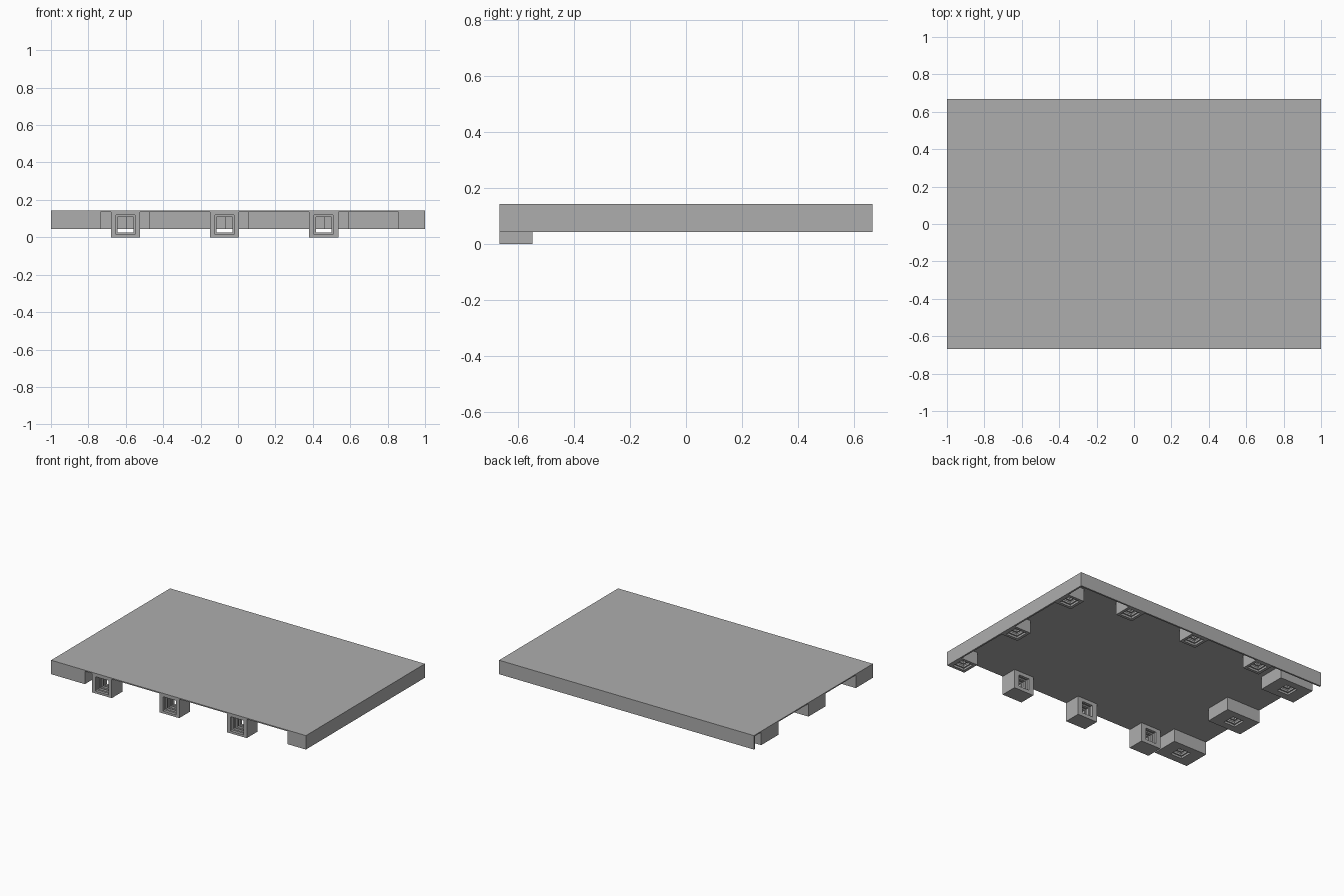
import bpy
import bmesh

if "Cube" in bpy.data.objects:
    bpy.data.objects.remove(bpy.data.objects["Cube"], do_unlink=True)

GREY = (0.42, 0.42, 0.42, 1)
grey = bpy.data.materials.new("plain_grey")
grey.use_nodes = True
grey.diffuse_color = GREY
grey.node_tree.nodes["Principled BSDF"].inputs["Base Color"].default_value = GREY

X, Y = 1.0, 0.667            # half extents of the tile
TOP, UNDER, RIM = 0.142, 0.134, 0.043
PITCH = 0.53


def finish(name, bm):
    bmesh.ops.recalc_face_normals(bm, faces=bm.faces)
    mesh = bpy.data.meshes.new(name)
    bm.to_mesh(mesh)
    bm.free()
    mesh.materials.append(grey)
    obj = bpy.data.objects.new(name, mesh)
    bpy.context.collection.objects.link(obj)


def box(name, lo, hi):
    bm = bmesh.new()
    bmesh.ops.create_cube(bm, size=1)
    for v in bm.verts:
        v.co = [(a + b) / 2 + c * (b - a) for a, b, c in zip(lo, hi, v.co)]
    finish(name, bm)


def socket(name, place, half_u, half_v, length, hole, through):
    """Rectangular block with a ridged square hole along its depth."""
    bm = bmesh.new()

    def loop(u, v, d):
        return [bm.verts.new(place(a * u, b * v, d))
                for a, b in ((-1, -1), (1, -1), (1, 1), (-1, 1))]

    # Mouth, then alternating wide and narrow ridges
    end = length if through else length - 0.006
    steps = 6
    loops = [loop(half_u, half_v, length), loop(half_u, half_v, 0)]
    for i in range(steps):
        size = hole if i % 2 == 0 else hole - 0.009
        for k in (i, i + 1):
            loops.append(loop(size, size, end * k / steps))
    for a, b in zip(loops, loops[1:]):
        for i in range(4):
            j = (i + 1) % 4
            bm.faces.new((a[i], a[j], b[j], b[i]))
    if through:
        a, b = loops[-1], loops[0]
        for i in range(4):
            j = (i + 1) % 4
            bm.faces.new((a[i], a[j], b[j], b[i]))
    else:
        bm.faces.new(loops[-1])
        bm.faces.new(loops[0])
    finish(name, bm)


def down_socket(name, x0, x1, y0, y1):
    cx, cy = (x0 + x1) / 2, (y0 + y1) / 2
    socket(name, lambda u, v, d: (cx + u, cy + v, RIM + d),
           (x1 - x0) / 2, (y1 - y0) / 2, UNDER - RIM, 0.045, False)


def front_socket(name, cx):
    cz = UNDER / 2
    socket(name, lambda u, v, d: (cx + u, d - Y, cz + v),
           0.078, cz, 0.118, 0.051, True)


# Top panel with a rim along the back and right edges
box("top_panel", (-X, -Y, UNDER), (X, Y, TOP))
box("back_rim", (-X, Y - 0.012, RIM), (X, Y, UNDER))
box("left_side_rim", (X - 0.012, -Y, RIM), (X, Y - 0.012, UNDER))

# Connector blocks along each edge
for i in range(3):
    step = i * PITCH
    n = str(i + 1)
    front_socket("front_socket_" + n, -0.602 + step)
    down_socket("back_socket_" + n, -0.6 + step, -0.47 + step, 0.525, Y - 0.012)
    down_socket("left_side_socket_" + n, 0.857, X - 0.012, -Y + step, -0.537 + step)
    down_socket("right_side_socket_" + n, -X, -0.735, -Y + step, -0.475 + step)
